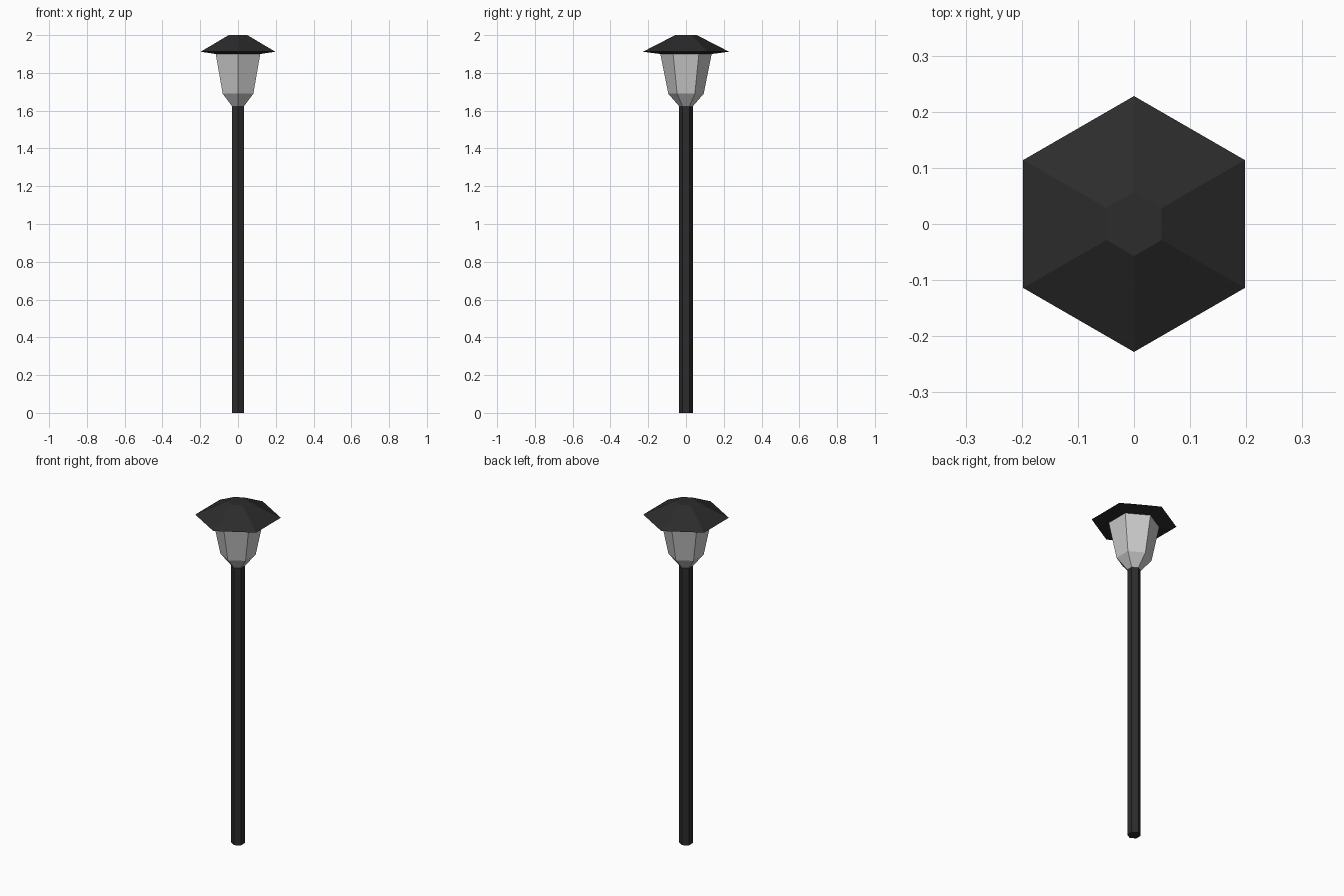
import bpy, bmesh
from math import sin, cos, pi

if "Cube" in bpy.data.objects:
    bpy.data.objects.remove(bpy.data.objects["Cube"])

SIDES = 6


def material(name, color):
    mat = bpy.data.materials.new(name)
    mat.diffuse_color = color
    mat.use_nodes = True
    mat.node_tree.nodes["Principled BSDF"].inputs["Base Color"].default_value = mat.diffuse_color
    return mat


def hex_lathe(name, profile, mat=None, cap_bottom=False, cap_top=False):
    """Skin hexagonal rings, given as (radius, z), with corners on the y axis."""
    bm = bmesh.new()
    rings = [[bm.verts.new((r * cos(pi / 2 + 2 * pi * i / SIDES),
                            r * sin(pi / 2 + 2 * pi * i / SIDES), z))
              for i in range(SIDES)] for r, z in profile]
    for low, high in zip(rings, rings[1:]):
        for i in range(SIDES):
            j = (i + 1) % SIDES
            bm.faces.new((low[i], low[j], high[j], high[i]))
    if cap_bottom:
        bm.faces.new(rings[0][::-1])
    if cap_top:
        bm.faces.new(rings[-1])
    mesh = bpy.data.meshes.new(name)
    bm.to_mesh(mesh)
    bm.free()
    obj = bpy.data.objects.new(name, mesh)
    bpy.context.collection.objects.link(obj)
    if mat:
        mesh.materials.append(mat)
    return obj


black = material("black_metal", (0.025, 0.025, 0.025, 1))

# Post, standing on the ground
hex_lathe("post", [(0.036, 0), (0.036, 1.623)], black, cap_bottom=True)

# Flared lantern body
hex_lathe("lantern", [(0.036, 1.623), (0.094, 1.69), (0.136, 1.90)])

# Overhanging roof with a slightly sloped underside and flat top
hex_lathe("roof", [(0.136, 1.90), (0.228, 1.912), (0.057, 2.0)], black, cap_top=True)
